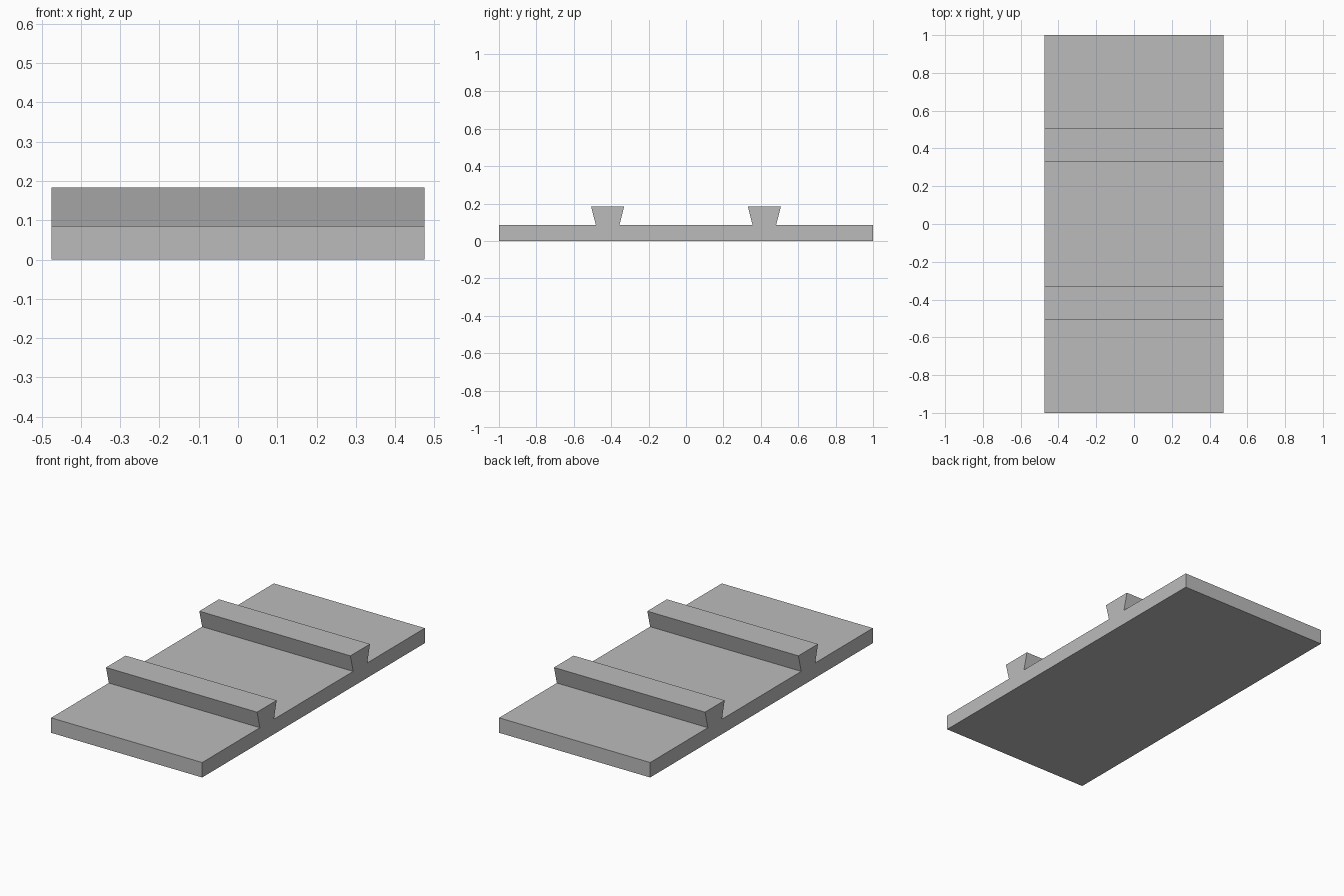
import bpy
import bmesh

cube = bpy.data.objects.get("Cube")
if cube:
    bpy.data.objects.remove(cube, do_unlink=True)

HALF_WIDTH = 0.475
HALF_LENGTH = 1.0
PLATE_TOP = 0.085
RAIL_TOP = 0.183
RAIL_Y = 0.419
RAIL_HALF_TOP = 0.088
RAIL_HALF_BASE = 0.063

# Plain grey material
grey = bpy.data.materials.new("plain_grey")
grey.use_nodes = True
colour = (0.5, 0.5, 0.5, 1.0)
grey.diffuse_color = colour
grey.node_tree.nodes["Principled BSDF"].inputs["Base Color"].default_value = colour


def rail_outline(y):
    """Dovetail section, flared towards the top, listed from front to back."""
    return [(y - RAIL_HALF_BASE, PLATE_TOP), (y - RAIL_HALF_TOP, RAIL_TOP),
            (y + RAIL_HALF_TOP, RAIL_TOP), (y + RAIL_HALF_BASE, PLATE_TOP)]


def extrude_profile(name, outline):
    """Sweep a y-z outline across the full width."""
    bm = bmesh.new()
    face = bm.faces.new([bm.verts.new((-HALF_WIDTH, y, z)) for y, z in outline])
    swept = bmesh.ops.extrude_face_region(bm, geom=[face])
    verts = [v for v in swept["geom"] if isinstance(v, bmesh.types.BMVert)]
    bmesh.ops.translate(bm, verts=verts, vec=(2 * HALF_WIDTH, 0, 0))
    bmesh.ops.recalc_face_normals(bm, faces=bm.faces)
    mesh = bpy.data.meshes.new(name)
    bm.to_mesh(mesh)
    bm.free()
    mesh.materials.append(grey)
    obj = bpy.data.objects.new(name, mesh)
    bpy.context.collection.objects.link(obj)
    return obj


# Base plate and both dovetail rails as one continuous section
section = [(-HALF_LENGTH, 0), (-HALF_LENGTH, PLATE_TOP)]
for side in (-1, 1):
    section += rail_outline(side * RAIL_Y)
section += [(HALF_LENGTH, PLATE_TOP), (HALF_LENGTH, 0)]
extrude_profile("plate_with_dovetail_rails", section)
